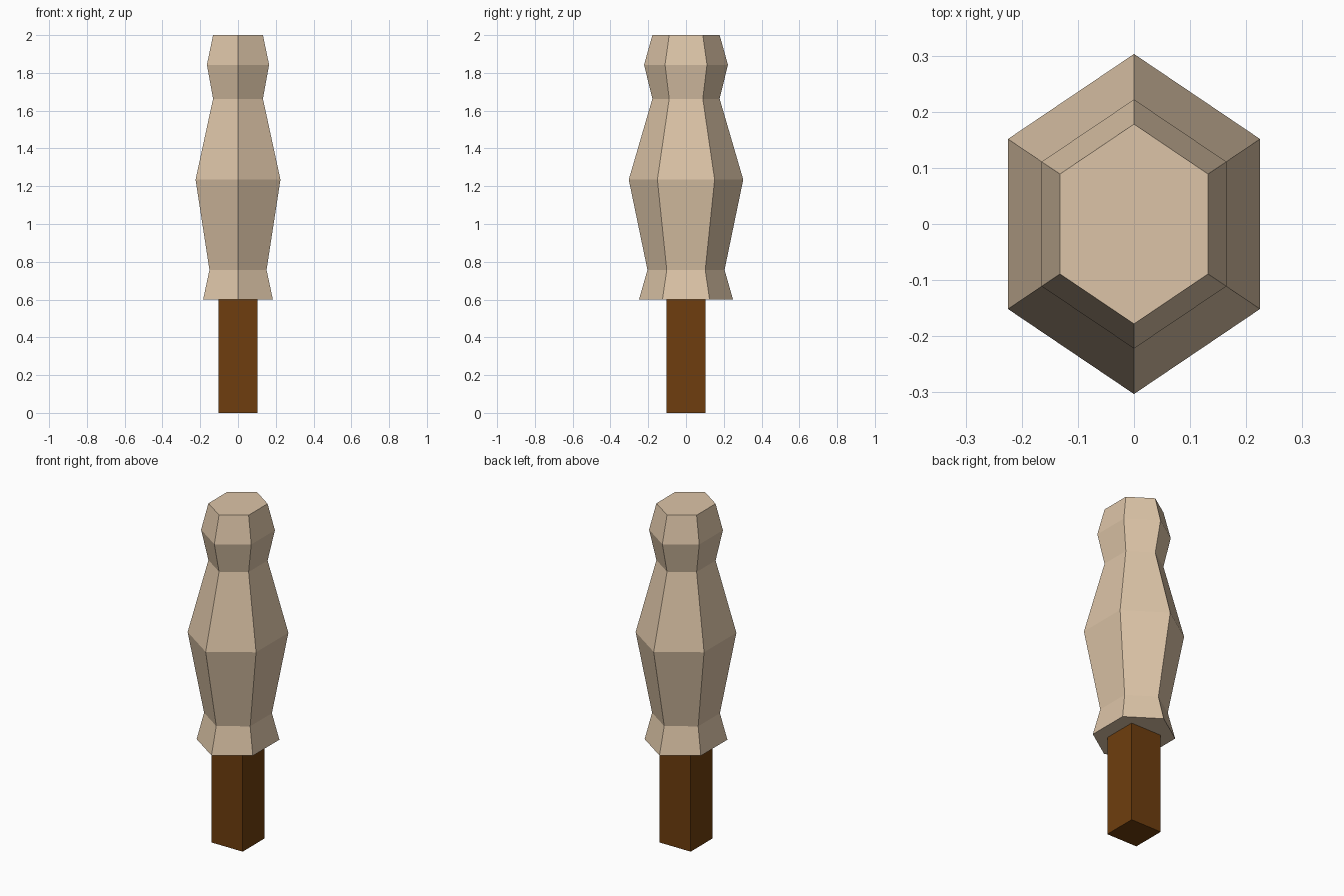
import bpy, bmesh, math

if "Cube" in bpy.data.objects:
    bpy.data.objects.remove(bpy.data.objects["Cube"])


def material(name, rgb):
    m = bpy.data.materials.new(name)
    m.diffuse_color = (*rgb, 1.0)
    m.use_nodes = True
    m.node_tree.nodes["Principled BSDF"].inputs["Base Color"].default_value = m.diffuse_color
    return m


def loft(name, profile, sides, start, x_scale, mat):
    """Stack rings of (z, radius) into a closed flat-shaded solid."""
    bm = bmesh.new()
    rings = []
    for z, r in profile:
        ring = []
        for i in range(sides):
            a = start + math.tau * i / sides
            ring.append(bm.verts.new((r * x_scale * math.cos(a), r * math.sin(a), z)))
        rings.append(ring)
    for low, high in zip(rings, rings[1:]):
        for i in range(sides):
            j = (i + 1) % sides
            bm.faces.new((low[i], low[j], high[j], high[i]))
    bm.faces.new(rings[0][::-1])
    bm.faces.new(rings[-1])
    mesh = bpy.data.meshes.new(name)
    bm.to_mesh(mesh)
    bm.free()
    mesh.materials.append(mat)
    obj = bpy.data.objects.new(name, mesh)
    bpy.context.collection.objects.link(obj)
    return obj


pale_wood = material("pale_tan", (0.716, 0.552, 0.386))
dark_wood = material("dark_brown", (0.156, 0.048, 0.0044))

# Square post
loft("post", [(0.0, 0.102 * math.sqrt(2)), (0.6, 0.102 * math.sqrt(2))],
     4, math.pi / 4, 1.0, dark_wood)

# Six-sided turned body, slightly narrower across x
body_profile = [(0.6, 0.249), (0.757, 0.204), (1.235, 0.303),
                (1.663, 0.178), (1.843, 0.222), (2.0, 0.178)]
loft("body", body_profile, 6, math.pi / 2, 0.856, pale_wood)
